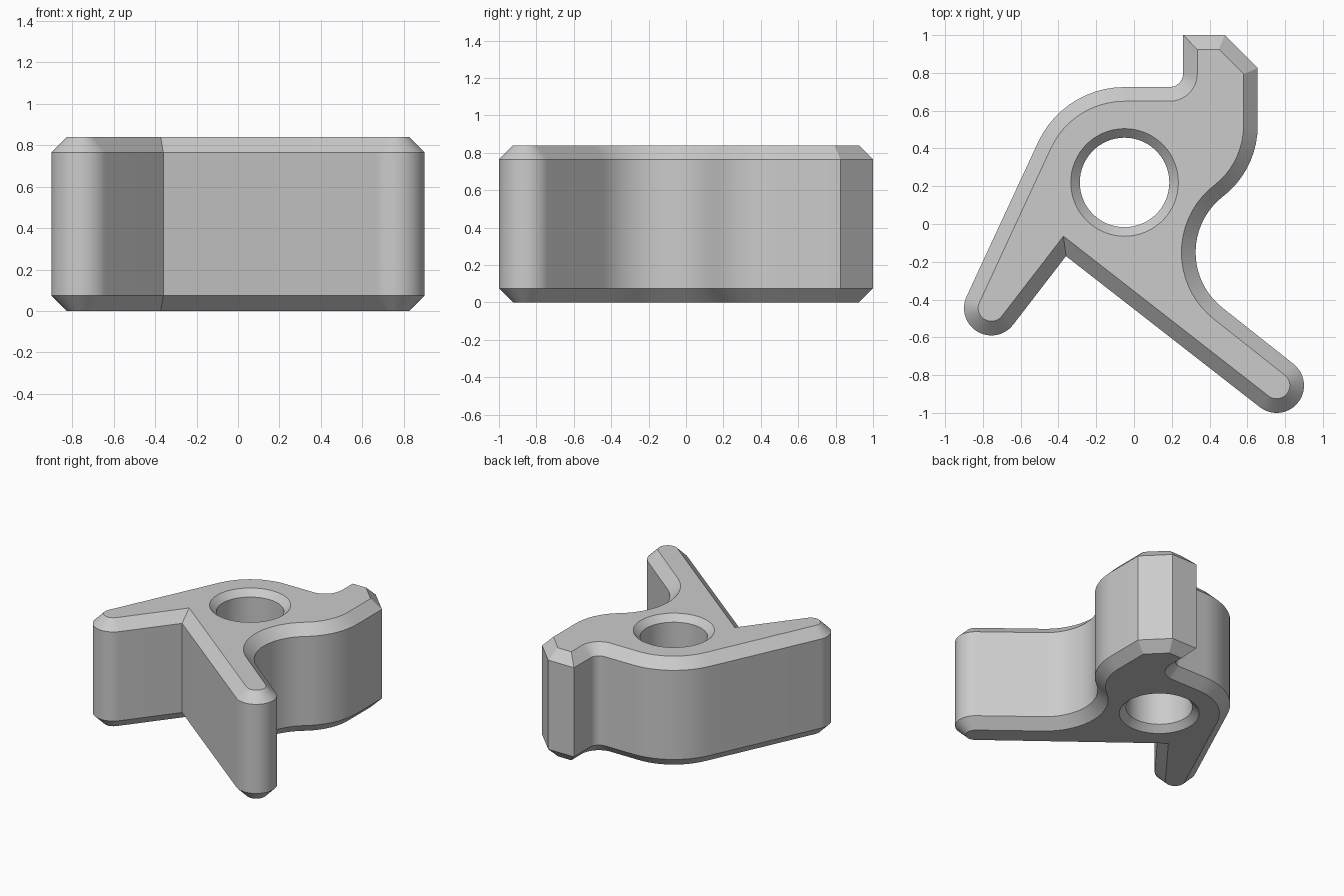
import bpy, bmesh
from math import radians, cos, sin, ceil
from mathutils import Vector

cube = bpy.data.objects.get("Cube")
if cube:
    bpy.data.objects.remove(cube, do_unlink=True)

HEIGHT, CHAMFER = 0.84, 0.075
HOLE = Vector((-0.05, 0.22))
HOLE_R, HOLE_CHAMFER = 0.237, 0.048


def arc(cx, cy, r, a0, a1, step=6):
    n = max(2, ceil(abs(a1 - a0) / step))
    angles = [radians(a0 + (a1 - a0) * i / n) for i in range(n + 1)]
    return [Vector((cx + r * cos(a), cy + r * sin(a))) for a in angles]


def inset(points, d):
    """Mitred inset of a counterclockwise outline."""
    result = []
    for i, p in enumerate(points):
        e0 = (p - points[i - 1]).normalized()
        e1 = (points[(i + 1) % len(points)] - p).normalized()
        n0, n1 = Vector((-e0.y, e0.x)), Vector((-e1.y, e1.x))
        result.append(p + (n0 + n1) * d / (1 + n0.dot(n1)))
    return result


# Outline, counterclockwise from the top of the hook
outline = [Vector(p) for p in ((0.48, 1.0), (0.26, 1.0))]
outline += arc(0.188, 0.797, 0.072, 0, -90, 9)          # hook fillet
outline += arc(HOLE.x, HOLE.y, 0.505, 90, 155.1)        # round shoulder
outline += arc(-0.755, -0.445, 0.145, 155.1, 322.1)     # short arm tip
outline += [Vector((-0.36, -0.17))]                     # notch
outline += arc(0.755, -0.855, 0.145, 232.1, 412.1)      # long arm tip
outline += arc(0.70, -0.15, 0.374, 232.1, 127.7)        # inner curve
outline += arc(0.182, 0.52, 0.473, -52.3, 0)[1:]        # outer bulge
outline += [Vector((0.655, 0.825))]

bm = bmesh.new()


def ring(points, z):
    return [bm.verts.new((p.x, p.y, z)) for p in points]


def wall(rings):
    """Join stacked rings with quads."""
    for low, high in zip(rings, rings[1:]):
        for i in range(len(low)):
            j = (i + 1) % len(low)
            bm.faces.new((low[i], low[j], high[j], high[i]))


# Chamfered outside wall
small = inset(outline, CHAMFER)
wall([ring(small, 0), ring(outline, CHAMFER),
      ring(outline, HEIGHT - CHAMFER), ring(small, HEIGHT)])

# Countersunk bore
bore = arc(HOLE.x, HOLE.y, HOLE_R, 0, 360)[:-1]
mouth = arc(HOLE.x, HOLE.y, HOLE_R + HOLE_CHAMFER, 0, 360)[:-1]
wall([ring(mouth, 0), ring(bore, HOLE_CHAMFER),
      ring(bore, HEIGHT - HOLE_CHAMFER), ring(mouth, HEIGHT)])

# Flat top and bottom around the bore
for z in (0, HEIGHT):
    rim = [e for e in bm.edges if e.is_boundary
           and all(abs(v.co.z - z) < 1e-5 for v in e.verts)]
    bmesh.ops.triangle_fill(bm, edges=rim, use_beauty=True)
bmesh.ops.recalc_face_normals(bm, faces=bm.faces)

mesh = bpy.data.meshes.new("forked_lever")
bm.to_mesh(mesh)
bm.free()
lever = bpy.data.objects.new("forked_lever", mesh)
bpy.context.collection.objects.link(lever)

# Plain grey
grey = bpy.data.materials.new("plain_grey")
grey.use_nodes = True
colour = (0.6, 0.6, 0.6, 1)
grey.diffuse_color = colour
grey.node_tree.nodes["Principled BSDF"].inputs["Base Color"].default_value = colour
mesh.materials.append(grey)

bpy.ops.object.select_all(action="DESELECT")
lever.select_set(True)
bpy.context.view_layer.objects.active = lever
bpy.ops.object.shade_smooth_by_angle(angle=radians(30))
